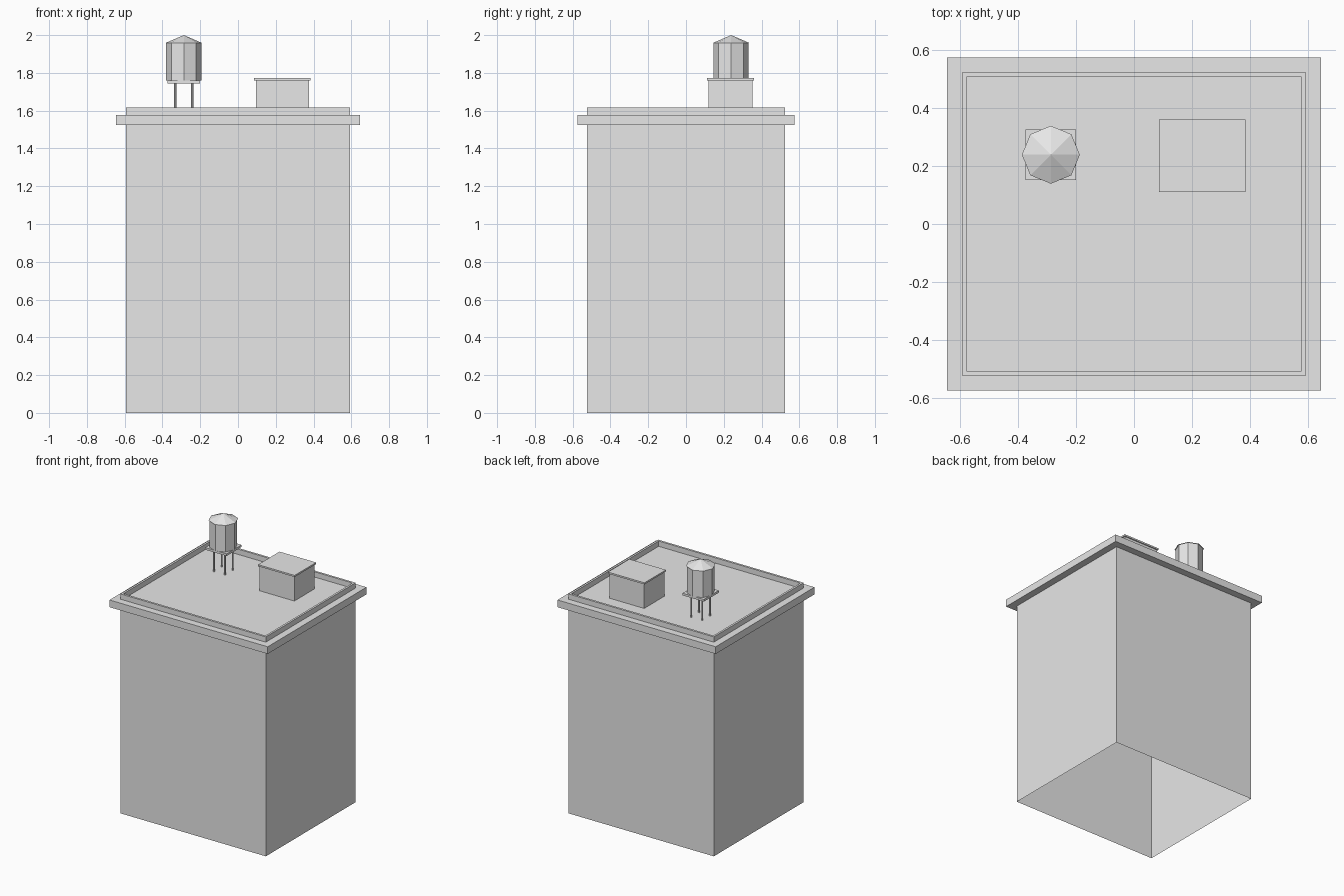
import bpy
import bmesh
from math import pi
from mathutils import Matrix

if "Cube" in bpy.data.objects:
    bpy.data.objects.remove(bpy.data.objects["Cube"])

grey = bpy.data.materials.new("light_grey")
grey.use_nodes = True
grey.diffuse_color = (0.8, 0.8, 0.8, 1)
grey.node_tree.nodes["Principled BSDF"].inputs["Base Color"].default_value = (0.8, 0.8, 0.8, 1)


def finish(name, bm):
    mesh = bpy.data.meshes.new(name)
    bm.normal_update()
    bm.to_mesh(mesh)
    bm.free()
    mesh.materials.append(grey)
    obj = bpy.data.objects.new(name, mesh)
    bpy.context.collection.objects.link(obj)
    return obj


def box(name, x, y, z0, z1, half_x, half_y):
    bm = bmesh.new()
    place = Matrix.Translation((x, y, (z0 + z1) / 2))
    size = Matrix.Diagonal((2 * half_x, 2 * half_y, z1 - z0, 1))
    bmesh.ops.create_cube(bm, size=1, matrix=place @ size)
    return finish(name, bm)


def cone(name, x, y, z0, z1, r0, r1):
    bm = bmesh.new()
    bmesh.ops.create_cone(bm, cap_ends=True, segments=8, radius1=r0, radius2=r1,
                          depth=z1 - z0, matrix=Matrix.Translation((x, y, (z0 + z1) / 2)))
    bmesh.ops.remove_doubles(bm, verts=bm.verts, dist=1e-5)
    return finish(name, bm)


def stepped_block(name, rings):
    """Stack rectangular rings into one shell, open below and capped on the last ring."""
    bm = bmesh.new()
    loops = [[bm.verts.new((sx * hx, sy * hy, z))
              for sx, sy in ((-1, -1), (1, -1), (1, 1), (-1, 1))]
             for hx, hy, z in rings]
    for low, high in zip(loops, loops[1:]):
        for i in range(4):
            j = (i + 1) % 4
            bm.faces.new((low[i], low[j], high[j], high[i]))
    bm.faces.new(loops[-1])
    return finish(name, bm)


# Building shell: walls, cornice, parapet and sunken roof deck
WALL = (0.593, 0.523)
LEDGE = (0.645, 0.575)
INNER = (0.578, 0.507)
DECK = 1.578
stepped_block("building", [
    (*WALL, 0), (*WALL, 1.525),
    (*LEDGE, 1.525), (*LEDGE, DECK),
    (*WALL, DECK), (*WALL, 1.617),
    (*INNER, 1.617), (*INNER, DECK),
])

# Rooftop stair house with overhanging lid
box("stair_house", 0.235, 0.236, DECK, 1.76, 0.141, 0.117)
box("stair_house_lid", 0.235, 0.236, 1.76, 1.772, 0.149, 0.125)

# Water tank on a platform with four legs
TX, TY = -0.287, 0.239
for side, sx in (("right", -1), ("left", 1)):
    for end, sy in (("front", -1), ("back", 1)):
        cone(f"tank_leg_{end}_{side}", TX + sx * 0.045, TY + sy * 0.045,
             DECK, 1.743, 0.006, 0.006)
box("tank_platform", TX, TY, 1.743, 1.759, 0.087, 0.087)
cone("tank_barrel", TX, TY, 1.759, 1.957, 0.093, 0.093)
cone("tank_roof", TX, TY, 1.957, 2.0, 0.1, 0)
